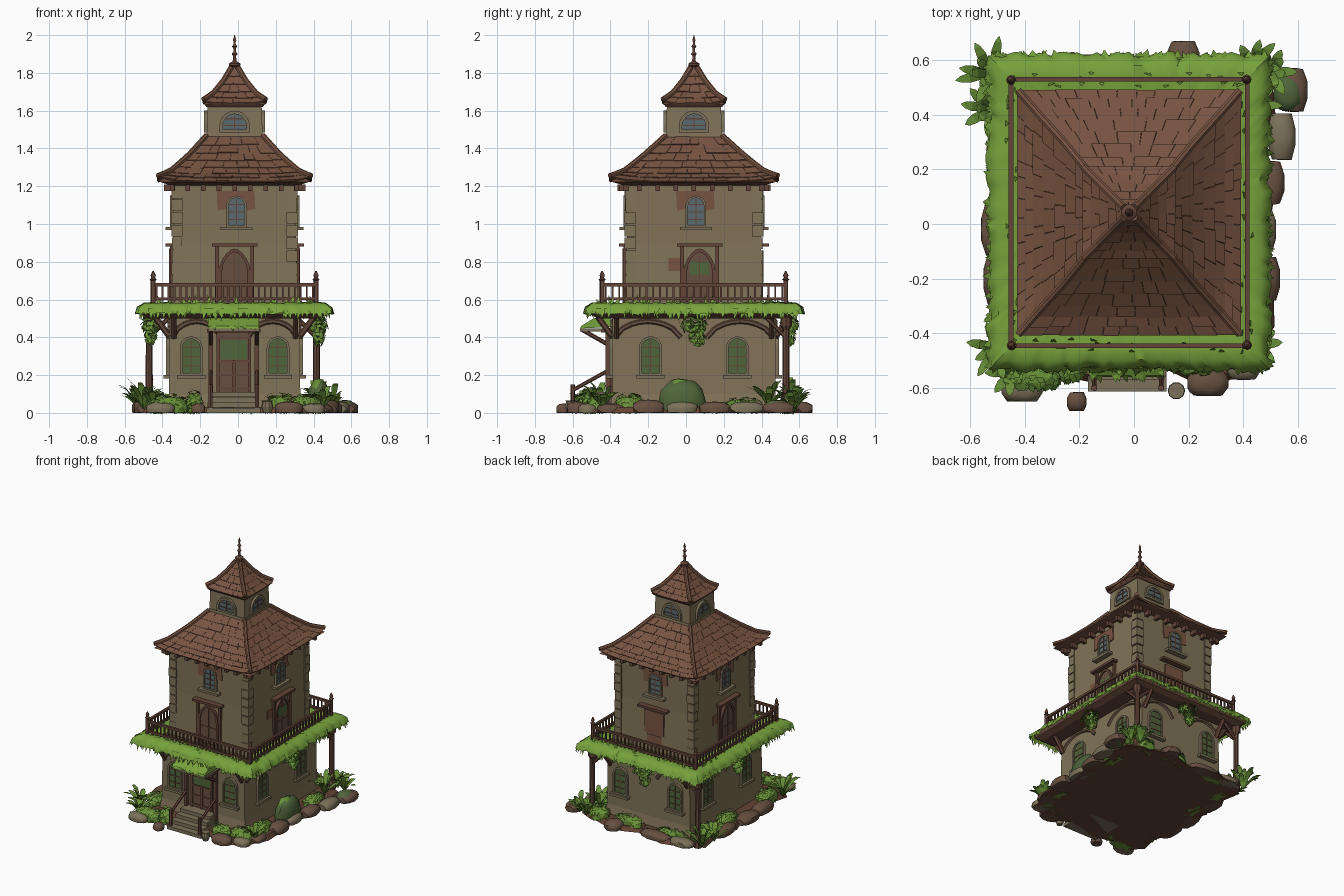
import bpy, bmesh, math, random
from mathutils import Vector

if "Cube" in bpy.data.objects:
    bpy.data.objects.remove(bpy.data.objects["Cube"])
random.seed(4)
R = random.uniform
CX, CY = -0.018, 0.042          # tower axis
COL = dict(wall=(.22, .172, .098), roof=(.185, .087, .053), wood=(.125, .06, .04), grass=(.185, .36, .045),
           leaf=(.14, .28, .04), glass_blue=(.1, .145, .16), glass_green=(.078, .13, .042),
           rock_brown=(.135, .08, .052), stone=(.2, .165, .1), dirt=(.12, .058, .033))
MATS, PARTS = {}, {}
for n, c in COL.items():
    MATS[n] = bpy.data.materials.new(n)
    MATS[n].diffuse_color = (*c, 1)

def part(name, mat):
    return PARTS.setdefault(name, (bmesh.new(), mat))[0]

def P(k, u, d, z):
    """Point on side k (0 front, 1 right, 2 back, 3 left): u along, d outward."""
    a = k * math.pi / 2
    return Vector((CX + u * math.cos(a) + d * math.sin(a), CY + u * math.sin(a) - d * math.cos(a), z))

def loft(bm, loops):
    """Closed solid through equal-length loops."""
    vs = [[bm.verts.new(p) for p in l] for l in loops]
    n = len(vs[0])
    for a, b in zip(vs, vs[1:]):
        for i in range(n):
            bm.faces.new((a[i], a[(i + 1) % n], b[(i + 1) % n], b[i]))
    bm.faces.new(vs[0][::-1])
    bm.faces.new(vs[-1])

def prism(bm, k, pts, d0, d1):
    loft(bm, [[P(k, u, d, z) for u, z in pts] for d in (d0, d1)])

def box(bm, k, u0, u1, d0, d1, z0, z1):
    prism(bm, k, [(u0, z0), (u1, z0), (u1, z1), (u0, z1)], d0, d1)

def tower(bm, prof):
    loft(bm, [[(CX + sx * hx, CY + sy * hy, z) for sx, sy in ((-1, -1), (1, -1), (1, 1), (-1, 1))] for hx, hy, z in prof])

def beam(bm, p, q, r, r2=None, n=6):
    p, q = Vector(p), Vector(q)
    m = (q - p).to_track_quat('Z', 'Y').to_matrix()
    ring = [(math.cos(2 * math.pi * (i + .5) / n), math.sin(2 * math.pi * (i + .5) / n)) for i in range(n)]
    loft(bm, [[c + m @ Vector((x * s, y * s, 0)) for x, y in ring] for c, s in ((p, r), (q, r2 or r))])

def lathe(bm, x, y, prof, n=10):
    loft(bm, [[(x + r * math.cos(2 * math.pi * i / n), y + r * math.sin(2 * math.pi * i / n), z) for i in range(n)] for r, z in prof])

def arch(u, w, z0, z1, tall=1.0):
    """Arched outline; tall > 1 gives a pointed head."""
    zs = z1 - w * tall
    pts = [(u - w, z0), (u + w, z0)]
    for i in range(11):
        a = math.pi * i / 10
        pts.append((u + w * math.cos(a) * (1 if tall == 1 else 1 - .25 * math.sin(a) ** 2), zs + w * tall * math.sin(a)))
    return pts

def window(name, k, u, d, w, z0, z1, glass, frame, tall=1.0, bars=2):
    outer, inner = arch(u, w, z0, z1, tall), arch(u, w * .78, z0 + w * .2, z1 - w * .22, tall)
    bm, n = part(name + "_frame", frame), len(outer)
    L = [[bm.verts.new(P(k, a, dd, z)) for a, z in l] for l, dd in ((outer, d - .01), (outer, d + .016), (inner, d + .016), (inner, d - .01))]
    for a, b in zip(L, L[1:]):
        for i in range(n):
            bm.faces.new((a[i], a[(i + 1) % n], b[(i + 1) % n], b[i]))
    prism(part(name + "_pane", glass), k, inner, d - .005, d + .008)
    bb = part(name + "_bars", "wood")
    box(bb, k, u - .003, u + .003, d, d + .012, z0 + w * .2, z1 - w * .28)
    for i in range(bars):
        z = z0 + (z1 - z0) * (i + 1) / (bars + 1.2)
        box(bb, k, u - w * .74, u + w * .74, d, d + .012, z - .003, z + .003)

def lerp(prof, t):
    f = t * (len(prof) - 1)
    i = min(int(f), len(prof) - 2)
    return [a + (b - a) * (f - i) for a, b in zip(prof[i], prof[i + 1])]

def tiled_roof(name, prof, rows, tw, flare):
    tower(part(name, "roof"), prof)
    bm = part(name + "_tiles", "roof")
    for k in range(4):
        def pt(s, t, lift):
            hx, hy, z = lerp(prof, t)
            a, d = (hx, hy) if k % 2 == 0 else (hy, hx)
            return P(k, s * a, d + lift * .6, z + lift * .8 + flare * abs(s) ** 5 * (1 - t) ** 3)
        for r in range(rows):
            t0, t1 = r / rows, (r + 1) / rows
            n = max(2, round(2 * lerp(prof, t0)[0] / tw))
            cuts = [-1] + [-1 + 2 * (i + R(-.25, .25)) / n for i in range(1, n)] + [1]
            for a, b in zip(cuts, cuts[1:]):
                h, lo, g = R(.006, .01), max(0, t0 - R(0, .02)), .02 / n
                loft(bm, [[pt(s, lo, l) for s, l in ((a + g, -.003), (b - g, -.003), (b - g, h), (a + g, h))],
                          [pt(s, t1, l) for s, l in ((a + g, -.003), (b - g, -.003), (b - g, .004), (a + g, .004))]])
    hips = part(name + "_hips", "roof")
    for sx in (-1, 1):
        for sy in (-1, 1):
            q = [lerp(prof, i / 9) for i in range(10)]
            pts = [(CX + sx * x, CY + sy * y, z + .008 + flare * (1 - i / 9) ** 3) for i, (x, y, z) in enumerate(q)]
            for a, b in zip(pts, pts[1:]):
                beam(hips, a, b, .015, n=8)

# walls
tower(part("ground_floor", "wall"), [(.36, .445, .02), (.348, .432, .1), (.342, .43, .52)])
tower(part("upper_floor", "wall"), [(.335, .365, .5), (.325, .355, .9), (.328, .36, 1.21)])
tower(part("cupola", "wall"), [(.15, .15, 1.4), (.143, .143, 1.64)])
tower(part("cupola_sill", "wall"), [(.156, .156, 1.44), (.152, .152, 1.48)])
quoin = part("corner_stones", "wall")
for sx in (-1, 1):
    for sy in (-1, 1):
        for i in range(9):
            w, x, y, z = R(.026, .031), CX + sx * .305, CY + sy * .337, .6 + i * .067
            loft(quoin, [[(x + a * w, y + b * w, zz) for a, b in ((-1, -1), (1, -1), (1, 1), (-1, 1))] for zz in (z, z + .06)])

# roofs and finial
tiled_roof("main_roof", [(.405, .445, 1.222), (.335, .365, 1.27), (.24, .26, 1.36), (.15, .15, 1.46)], 7, .075, .025)
tiled_roof("top_roof", [(.165, .165, 1.635), (.112, .112, 1.682), (.06, .06, 1.75), (.018, .018, 1.82)], 5, .06, .015)
tower(part("main_soffit", "wood"), [(.34, .37, 1.205), (.402, .442, 1.225)])
tower(part("top_soffit", "wood"), [(.15, .15, 1.62), (.163, .163, 1.638)])
lathe(part("finial", "wood"), CX, CY, [(.026, 1.8), (.014, 1.83), (.03, 1.838), (.03, 1.85), (.01, 1.862), (.008, 1.89), (.016, 1.9),
      (.007, 1.912), (.007, 1.93), (.014, 1.94), (.006, 1.952), (.006, 1.965), (.009, 1.972), (.001, 2.0)])

# per-side fittings
wood, rail, trim, brick = part("timber_trim", "wood"), part("railing", "wood"), part("sills", "stone"), part("brick_surround", "roof")
for k in range(4):
    g, up, rl, ru = (.43, .355, .487, .43) if k % 2 == 0 else (.342, .325, .432, .485)
    uw = .342 if k % 2 == 0 else .43
    for i in range(9):                                   # eave brackets
        u = (i / 4 - 1) * (ru - .1)
        box(wood, k, u - .012, u + .012, up - .01, up + .05, 1.175, 1.21)
    window("cupola_window", k, 0, .146, .08, 1.485, 1.6, "glass_blue", "stone", 1.0, 2)
    window("upper_window", k, .01, up + .002, .055, .985, 1.15, "glass_blue", "stone", 1.0, 3)
    box(trim, k, -.075, .095, up - .01, up + .04, .967, .985)
    prism(brick, k, [(-.09, 1.07), (-.045, 1.08), (-.04, 1.13), (.06, 1.13), (.065, 1.07), (.11, 1.08), (.105, 1.175), (-.095, 1.175)], up - .01, up + .009)
    # balcony door, boarded on the back
    o = .03 if k % 2 else 0
    if k == 2:
        box(part("boarded_panel", "roof"), k, -.08, .08, up - .01, up + .012, .69, .86)
        box(brick, k, -.06, .06, up - .01, up + .01, .6, .68)
    else:
        window("balcony_door", k, o, up + .006, .085, .56, .87, "rock_brown", "wood", 1.5, 1)
        if k == 1:
            box(part("balcony_door_glass", "glass_green"), k, o - .05, o + .05, up, up + .016, .73, .8)
        for s in (-1, 1):
            box(wood, k, o + s * .093 - .01, o + s * .093 + .01, up - .01, up + .018, .56, .88)
    box(wood, k, o - .12, o + .12, up - .01, up + .042, .88, .897)
    if k % 2:
        box(brick, k, o - .165, o - .1, up - .01, up + .006, .75, .82)
    # ground windows with arched bands above
    for s in (-1, 1):
        u = s * .23
        window("ground_window", k, u, g + .004, .06, .2, .405, "glass_green", "stone", 1.0, 3)
        box(trim, k, u - .075, u + .075, g - .01, g + .035, .182, .2)
        span = uw - .08
        pts = [(s * (.07 + span * i / 8), .40 + .085 * math.sin(math.pi * i / 8) ** .6) for i in range(9)]
        for a, b in zip(pts, pts[1:]):
            beam(part("arch_bands", "rock_brown"), P(k, a[0], g, a[1]), P(k, b[0], g, b[1]), .014)
        beam(wood, P(k, s * (uw - .02), g, .4), P(k, s * (uw - .02), g + .08, .51), .016)
    # railing
    for z, r in ((.605, .01), (.678, .012)):
        beam(rail, P(k, -ru, rl, z), P(k, ru, rl, z), r, n=4)
    for i in range(27):
        u = (i + .5) / 27 * 2 * ru - ru
        beam(rail, P(k, u, rl, .59), P(k, u, rl, .68), .0065, n=4)
    p = P(k, -ru, rl, 0)
    lathe(rail, p.x, p.y, [(.012, .53), (.012, .7), (.018, .705), (.009, .715), (.013, .728), (.003, .75)], 8)

# balcony slab, back posts and braces
tower(part("balcony_slab", "wood"), [(.45, .51, .5), (.49, .545, .52), (.49, .545, .56)])
for x in (-.47, .415):
    s = 1 if x > 0 else -1
    lathe(wood, x, .53, [(.028, .0), (.028, .07), (.019, .09), (.018, .44), (.03, .46), (.03, .51)], 8)
    beam(wood, (x, .53, .4), (x - s * .11, .53, .51), .012)
    beam(wood, (x, .53, .4), (x, .42, .51), .012)

# foliage helpers
def face_up(bm, pts):
    f = bm.faces.new([bm.verts.new(p) for p in pts])
    f.normal_update()
    if f.normal.z < 0:
        f.normal_flip()

def clump(bm, c, rad, n, s=.02):
    for _ in range(n):
        v = Vector((R(-1, 1), R(-1, 1), R(-1, 1))).normalized() * R(.65, 1)
        p = Vector((c[0] + v.x * rad[0], c[1] + v.y * rad[1], max(.012, c[2] + v.z * rad[2])))
        out = (v + Vector((0, 0, .6))).normalized()
        t = out.cross(Vector((R(-1, 1), R(-1, 1), R(-1, 1)))).normalized()
        b = out.cross(t)
        face_up(bm, [p - t * s, p + b * s * .6, p + t * s, p - b * s * .6])

def rosette(bm, x, y, n, length, rise=1.0):
    for i in range(n):
        a, l = 2 * math.pi * (i + R(-.3, .3)) / n, length * R(.75, 1.1)
        d, t, lift = Vector((math.cos(a), math.sin(a), 0)), Vector((-math.sin(a), math.cos(a), 0)), R(1.1, 1.8) * rise
        row = [Vector((x, y, .02)) + d * l * q + Vector((0, 0, l * lift * (q - .55 * q * q) * 1.3)) for q in (0, .3, .6, .85, 1)]
        w = [.005, .014, .018, .012, .001]
        for j in range(4):
            face_up(bm, [row[j] - t * w[j], row[j] + t * w[j], row[j + 1] + t * w[j + 1], row[j + 1] - t * w[j + 1]])

# grass mat around the balcony, with hanging blades
mat, blades = part("balcony_grass", "grass"), part("hanging_blades", "grass")
for k in range(4):
    hu, hd = (.505, .565) if k % 2 == 0 else (.565, .505)
    n, grid = 44, []
    for i in range(n + 1):
        s, e = 2 * i / n - 1, R(-.012, .014) if 0 < i < n else 0
        grid.append([mat.verts.new(P(k, s * (hu - ins), hd - ins + e * q, z + R(-.004, .004) * (0 < i < n)))
                     for ins, z, q in ((.16, .572, 0), (.07, .584, 0), (.025, .58, .3), (0, .558, 1), (-.01, .525, 1))])
    for a, b in zip(grid, grid[1:]):
        for j in range(4):
            mat.faces.new((a[j], a[j + 1], b[j + 1], b[j]))
    for i in range(110):
        u, w, d = R(-hu, hu), R(.01, .02), hd + R(-.012, .006)
        face_up(blades, [P(k, u - w, d, .555), P(k, u + w, d, .555), P(k, u + R(-.015, .015), d + R(.01, .03), R(.485, .53))])
    for i in range(22):                                  # tufts along the railing
        u, d = R(-hu + .06, hu - .06), hd - R(.05, .1)
        face_up(blades, [P(k, u - .012, d, .58), P(k, u + .012, d, .58), P(k, u + R(-.02, .02), d - .012, R(.595, .63))])
    if k:                                                # trailing vines against the wall
        for u, z, w, h in ((0, .47, .08, .05), (.02, .42, .05, .07)):
            clump(part("vines", "leaf"), P(k, u, hd - .06, z), (w, w * .7, h) if k == 2 else (w * .7, w, h), 110, .017)

# porch: door, posts, grassy canopy, steps
F = .432
def X(x): return x - CX
box(part("front_door", "rock_brown"), 0, X(-.11), X(.065), F - .01, F + .01, .1, .43)
for x in (-.105, -.022, .06):
    box(wood, 0, X(x - .008), X(x + .008), F, F + .018, .1, .43 if x != -.022 else .28)
for z in (.13, .2, .275, .395):
    box(wood, 0, X(-.105), X(.06), F, F + .016, z - .005, z + .005)
box(part("door_glass", "glass_green"), 0, X(-.092), X(.047), F, F + .014, .282, .385)
for x in (-.145, .1):
    box(wood, 0, X(x - .012), X(x + .012), F + .01, F + .035, .05, .44)
    beam(wood, (x, -.42, .22), (x, -.6, .12), .01)
    beam(wood, (x, -.6, .0), (x, -.6, .15), .012)
    beam(wood, (x, -.41, .36), (x, -.55, .44), .011)
box(wood, 0, X(-.165), X(.12), F + .02, F + .06, .425, .445)
box(part("canopy_board", "stone"), 0, X(-.16), X(.115), .4, .602, .432, .446)
prof = [(-.40, .52), (-.49, .5), (-.555, .46), (-.56, .447), (-.40, .455)]
loft(part("canopy", "grass"), [[(x, y, z) for y, z in prof] for x in (-.16, .11)])
for i in range(70):
    x, q = R(-.165, .115), R(0, 1)
    y, z = -.41 - .15 * q, .524 - .065 * q
    face_up(part("canopy_blades", "grass"), [(x - .012, y, z), (x + .012, y, z), (x + R(-.01, .01), y - .025, z - R(.0, .03))])
for i in range(4):
    box(part("steps", "stone"), 0, X(-.15 - .006 * (3 - i)), X(.1 + .006 * (3 - i)), .4, .655 - i * .045, i * .028, i * .028 + .026)
lathe(part("pot", "stone"), .155, -.61, [(.02, 0), (.032, .03), (.026, .06), (.03, .065)], 10)

# ground base and rocks
loft(part("ground_base", "dirt"), [[((.5 + .03 * math.sin(i * 2.3)) * s * max(-1, min(1, 1.3 * math.cos(i * math.pi / 18))),
      .02 + (.58 + .03 * math.cos(i * 1.7)) * s * max(-1, min(1, 1.3 * math.sin(i * math.pi / 18))), z) for i in range(36)] for s, z in ((1, 0), (.96, .03))])
def rock(name, m, x, y, rx, ry, h, c=.82):
    vs = bmesh.ops.create_icosphere(part(name, m), subdivisions=2, radius=1)['verts']
    for v in vs:
        p = v.co * R(.94, 1.03)
        v.co = (x + rx * max(-c, min(c, p.x)) / c, y + ry * max(-c, min(c, p.y)) / c, max(0, h * (.35 + .65 * min(.9, p.z) / .9)))
for x, y, rx, ry, h in ((.58, .49, .055, .08, .06), (.5, .15, .05, .08, .06), (.48, -.2, .055, .08, .07), (.27, -.58, .075, .05, .06), (.18, .6, .06, .07, .06),
                        (-.5, -.02, .06, .1, .06), (-.5, -.2, .05, .1, .07), (-.15, .57, .12, .05, .05), (-.21, -.65, .036, .035, .05), (-.49, .24, .05, .1, .06), (.43, -.4, .07, .07, .05)):
    rock("brown_rocks", "rock_brown", x, y, rx, ry, h)
for x, y, rx, ry, h in ((.54, .32, .05, .085, .06), (.47, -.02, .05, .08, .06), (-.41, -.6, .075, .05, .055), (-.36, .56, .09, .05, .05), (.4, -.52, .06, .05, .05)):
    rock("pale_rocks", "stone", x, y, rx, ry, h)
rock("mossy_rock", "glass_green", .43, -.02, .06, .125, .175, .93)
rock("moss_cap_rock", "leaf", .425, -.04, .05, .09, .182, .97)
rock("mossy_rock", "glass_green", .565, .48, .055, .07, .068, .93)

# bushes and leafy plants
bush = part("bushes", "leaf")
for x, y, rx, ry, h in ((-.36, -.56, .12, .06, .1), (-.23, -.53, .05, .05, .11), (.22, -.51, .09, .05, .1), (.36, -.47, .09, .06, .1), (-.44, -.35, .06, .12, .1),
                        (-.43, .12, .06, .12, .1), (-.43, .38, .06, .1, .11), (-.25, .53, .14, .04, .08), (.1, .54, .14, .04, .1), (.35, .54, .09, .05, .1), (.43, .3, .05, .12, .08), (.42, -.3, .05, .09, .1)):
    clump(bush, (x, y, h * .45), (rx, ry, h * .7), 130)
    rock("bush_core", "leaf", x, y, rx * .75, ry * .75, h * .85)
lush = part("leafy_plants", "leaf")
for x, y, n, l in ((-.52, .55, 9, .13), (-.53, .42, 8, .11), (.43, .58, 9, .11), (.5, .56, 7, .1), (-.5, -.45, 9, .12), (.45, -.44, 9, .1), (-.45, -.54, 8, .09), (.42, .44, 8, .12)):
    rosette(lush, x, y, n, l)
    rosette(lush, x, y, 6, l * .6, 2.0)

# build objects
FOLIAGE = {"balcony_grass", "hanging_blades", "vines", "canopy_blades", "bushes", "leafy_plants"}
for name, (bm, m) in PARTS.items():
    if name not in FOLIAGE:
        bmesh.ops.recalc_face_normals(bm, faces=bm.faces[:])
    me = bpy.data.meshes.new(name)
    bm.to_mesh(me)
    bm.free()
    me.materials.append(MATS[m])
    ob = bpy.data.objects.new(name, me)
    bpy.context.collection.objects.link(ob)
    if "rock" in name or name in ("finial", "balcony_grass", "railing"):
        bpy.context.view_layer.objects.active = ob
        ob.select_set(True)
        bpy.ops.object.shade_smooth_by_angle(angle=math.radians(45))
        ob.select_set(False)

for m in bpy.data.materials:
    if m.users and not m.is_grease_pencil:
        m.use_nodes = True
        m.node_tree.nodes["Principled BSDF"].inputs["Base Color"].default_value = m.diffuse_color
